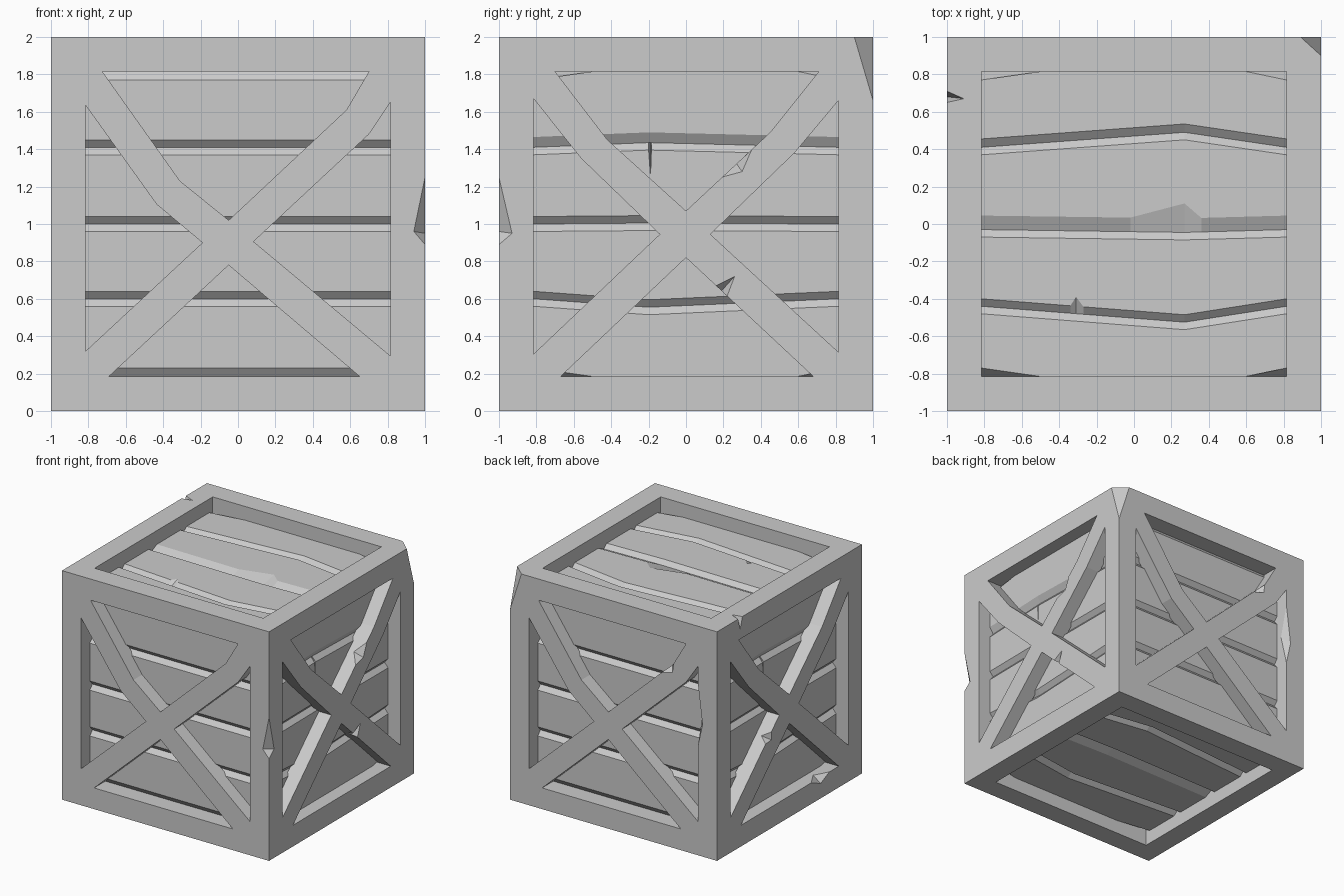
import bpy
import bmesh
from math import radians
from mathutils import Matrix, Vector

if "Cube" in bpy.data.objects:
    bpy.data.objects.remove(bpy.data.objects["Cube"])

S = 0.815        # half width of the panel opening
DEEP = 0.12      # plank recess
GROOVE = 0.035   # depth of the V between planks

wood = bpy.data.materials.new("plain_grey")
wood.use_nodes = True
wood.diffuse_color = (0.6, 0.6, 0.6, 1)
bsdf = next(n for n in wood.node_tree.nodes if n.type == "BSDF_PRINCIPLED")
bsdf.inputs["Base Color"].default_value = wood.diffuse_color
bsdf.inputs["Roughness"].default_value = 0.8


def finish(name, bm, matrix=Matrix()):
    bm.transform(matrix)
    mesh = bpy.data.meshes.new(name)
    bm.to_mesh(mesh)
    bm.free()
    mesh.materials.append(wood)
    obj = bpy.data.objects.new(name, mesh)
    bpy.context.collection.objects.link(obj)
    return obj


def make_frame():
    """Cube whose six faces are inset and pushed inward."""
    bm = bmesh.new()
    bmesh.ops.create_cube(bm, size=2)
    sides = list(bm.faces)
    bmesh.ops.inset_individual(bm, faces=sides, thickness=1 - S, use_even_offset=True)
    for face in sides:
        normal = face.normal.copy()
        new = bmesh.ops.extrude_discrete_faces(bm, faces=[face])["faces"]
        bmesh.ops.translate(bm, verts=new[0].verts, vec=normal * -0.17)
    bmesh.ops.recalc_face_normals(bm, faces=bm.faces)
    return finish("frame", bm, Matrix.Translation((0, 0, 1)))


def chip(target, name, points, matrix=Matrix()):
    """Knock a faceted chip out of a part with a convex cutter."""
    bm = bmesh.new()
    for p in points:
        bm.verts.new(p)
    bmesh.ops.convex_hull(bm, input=bm.verts)
    bmesh.ops.recalc_face_normals(bm, faces=bm.faces)
    cutter = finish(name, bm, matrix)
    cutter.hide_render = True
    cutter.hide_viewport = True
    cutter.display_type = "WIRE"
    mod = target.modifiers.new(name, "BOOLEAN")
    mod.operation = "DIFFERENCE"
    mod.solver = "EXACT"
    mod.object = cutter


def edge_chip(target, name, matrix, a, b, tip):
    """Chip on a board edge a-b, reaching to tip on the board's face."""
    a, b, tip = Vector((*a, 1)), Vector((*b, 1)), Vector((*tip, 1))
    mid = (a + b) / 2
    outside = mid * 2 - tip + Vector((0, 0, 0.05))
    chip(target, name, [a, b, tip, mid - Vector((0, 0, 0.07)), outside], matrix)


def make_planks(name, matrix, grooves, bend_at, full_edge, chips=()):
    """Planks with V grooves: (end height, bend height, upper slope width)."""
    stations = {-S, S, bend_at, -0.5, 0.6}
    for c in chips:
        stations.update(c[2:5])
    stations = sorted(stations)

    def apex(groove, u):
        end, mid = groove[:2]
        reach = (S - u) / (S - bend_at) if u > bend_at else (u + S) / (bend_at + S)
        return end + (mid - end) * reach

    def lip(index, side, u):
        extra = sum(c[5] for c in chips if c[:2] == (index, side) and c[3] == u)
        width = grooves[index][2] if side > 0 else 0.04
        return apex(grooves[index], u) + side * (width + extra)

    def border(u):
        return S - 0.045 if full_edge or abs(u) == S else S

    rows = [[(u, -S, -GROOVE) for u in stations],
            [(u, -border(u), 0) for u in stations]]
    for i, g in enumerate(grooves):
        rows += [[(u, lip(i, -1, u), 0) for u in stations],
                 [(u, apex(g, u), -GROOVE) for u in stations],
                 [(u, lip(i, 1, u), 0) for u in stations]]
    rows += [[(u, border(u), 0) for u in stations],
             [(u, S, -GROOVE) for u in stations]]

    bm = bmesh.new()
    grid = [[bm.verts.new((u, v, 1 - DEEP + w)) for u, v, w in row] for row in rows]
    for low, high in zip(grid, grid[1:]):
        for c in range(len(stations) - 1):
            bm.faces.new((low[c], low[c + 1], high[c + 1], high[c]))
    finish(name, bm, matrix)


def make_brace(name, matrix, gaps):
    """Crossed boards: one outline around the four gaps, extruded."""
    corners = [(-S, S), (S, S), (S, -S), (-S, -S)]
    outline = []
    for corner, gap in zip(corners, gaps):
        outline += [corner] + gap
    bm = bmesh.new()
    face = bm.faces.new([bm.verts.new((u, v, 1)) for u, v in outline])
    new = bmesh.ops.extrude_face_region(bm, geom=[face], use_keep_orig=True)["geom"]
    verts = [g for g in new if isinstance(g, bmesh.types.BMVert)]
    bmesh.ops.translate(bm, verts=verts, vec=Vector((0, 0, -DEEP - 0.02)))
    bmesh.ops.recalc_face_normals(bm, faces=bm.faces)
    return finish(name, bm, matrix)


# Gaps of the crossed boards, clockwise from the top one
front_gaps = [
    [(-0.725, S), (-0.31, 0.23), (-0.05, 0.02), (0.58, 0.61), (0.70, S)],
    [(S, 0.65), (0.70, 0.48), (0.083, -0.094), (S, -0.705)],
    [(0.65, -S), (-0.05, -0.22), (-0.69, -S)],
    [(-S, -0.68), (-0.19, -0.10), (-0.435, 0.105), (-S, 0.635)]]
side_gaps = [
    [(-0.70, S), (-0.42, 0.45), (0, 0.07), (0.45, 0.49), (0.71, S)],
    [(S, 0.66), (0.58, 0.38), (0.13, -0.055), (S, -0.685)],
    [(0.68, -S), (0, -0.18), (-0.67, -S)],
    [(-S, -0.695), (-0.14, -0.055), (-0.56, 0.35), (-S, 0.67)]]

straight = [(-0.40, -0.40, 0.04), (0, 0, 0.04), (0.41, 0.41, 0.04)]
side_bent = [(-0.40, -0.445, 0.04), (0, 0.005, 0.04), (0.41, 0.435, 0.055)]
top_bent = [(-0.44, -0.525, 0.04), (-0.03, -0.045, 0.075), (0.41, 0.49, 0.045)]
# Splintered plank edges: groove, side, start, peak, end, height
side_chips = [(2, -1, -0.24, -0.19, -0.185, 0.14)]
top_chips = [(1, 1, -0.02, 0.27, 0.36, 0.08), (0, 1, -0.34, -0.31, -0.27, 0.05)]

# Four upright sides
up = Matrix.Translation((0, 0, 1))
turns, braces = {}, {}
for i, side in enumerate(("front", "right", "back", "left")):
    turn = up @ Matrix.Rotation(radians(90 * i), 4, "Z") @ Matrix.Rotation(radians(90), 4, "X")
    turns[side] = turn
    if i % 2 == 0:
        make_planks(side + "_planks", turn, straight, 0.0, True)
        braces[side] = make_brace(side + "_brace", turn, front_gaps)
    else:
        make_planks(side + "_planks", turn, side_bent, -0.2, False, side_chips)
        braces[side] = make_brace(side + "_brace", turn, side_gaps)

# Lid and floor
make_planks("top_planks", up, top_bent, 0.27, False, top_chips)
make_planks("bottom_planks", up @ Matrix.Rotation(radians(180), 4, "X"),
            top_bent, 0.27, False)

# Frame with worn corner and edges
frame = make_frame()
chip(frame, "corner_chip_cutter",
     [(0.89, 1, 2), (1, 0.9, 2), (1, 1, 1.66), (1.1, 1.1, 2.1)])
chip(frame, "front_edge_chip_cutter",
     [(1, -1, 1.25), (1, -1, 0.89), (0.94, -1, 0.96), (1, -0.93, 0.95), (1.1, -1.1, 1)])
chip(frame, "top_edge_chip_cutter",
     [(-1, 0.71, 2), (-1, 0.65, 2), (-0.91, 0.67, 2), (-1, 0.68, 1.9), (-1.1, 0.68, 2.1)])
edge_chip(frame, "back_opening_chip_cutter", turns["back"], (S, 0.5), (S, -0.05), (0.86, 0.15))
edge_chip(frame, "left_opening_chip_cutter", turns["left"], (0.3, -S), (0.55, -S), (0.43, -0.87))

# Worn edges of the crossed boards
edge_chip(braces["right"], "right_upper_chip_cutter", turns["right"],
          (0.19, 0.25), (0.35, 0.395), (0.30, 0.28))
edge_chip(braces["right"], "right_lower_chip_cutter", turns["right"],
          (0.16, -0.33), (0.22, -0.385), (0.26, -0.28))
edge_chip(braces["back"], "back_brace_chip_cutter", turns["back"],
          (0.46, 0.5), (0.58, 0.61), (0.57, 0.53))
edge_chip(braces["left"], "left_brace_chip_cutter", turns["left"],
          (-0.33, -0.235), (-0.25, -0.16), (-0.25, -0.23))
